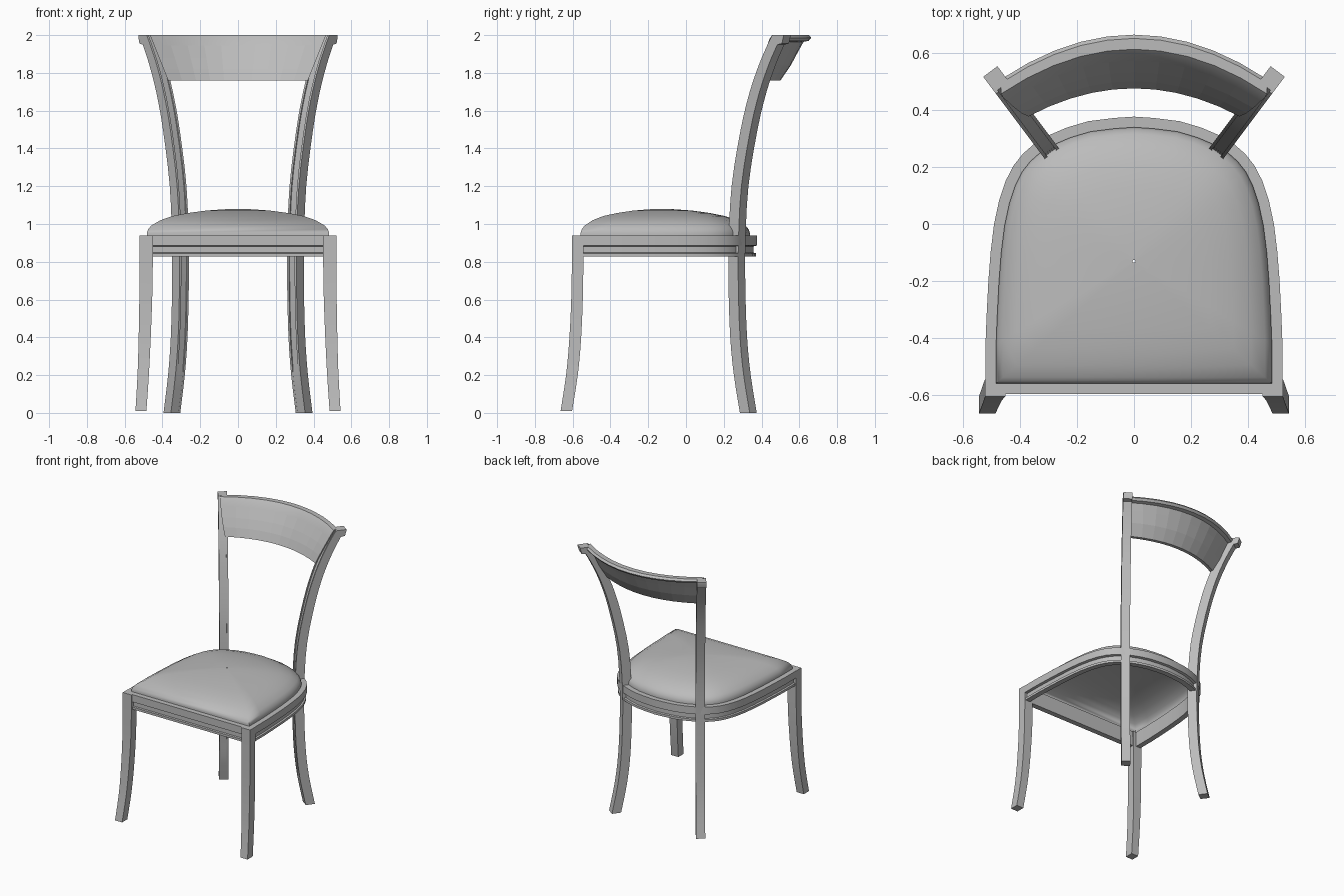
import bpy, bmesh, math
from mathutils import Vector

cube = bpy.data.objects.get("Cube")
if cube:
    bpy.data.objects.remove(cube, do_unlink=True)

grey = bpy.data.materials.new("plain grey")
grey.use_nodes = True
colour = (0.5, 0.5, 0.5, 1)
grey.diffuse_color = colour
grey.node_tree.nodes["Principled BSDF"].inputs["Base Color"].default_value = colour


def loft(name, loops, caps=True, ring=False, closed=True, angle=35):
    """Skin a list of matching point loops into one object."""
    bm = bmesh.new()
    rows = [[bm.verts.new(p) for p in loop] for loop in loops]
    n = len(rows[0])
    pairs = list(zip(rows, rows[1:])) + ([(rows[-1], rows[0])] if ring else [])
    for a, b in pairs:
        for i in range(n if closed else n - 1):
            j = (i + 1) % n
            bm.faces.new((a[i], a[j], b[j], b[i]))
    if caps:
        bm.faces.new(rows[0])
        bm.faces.new(rows[-1])
    bmesh.ops.recalc_face_normals(bm, faces=bm.faces)
    mesh = bpy.data.meshes.new(name)
    bm.to_mesh(mesh)
    bm.free()
    mesh.materials.append(grey)
    mesh.polygons.foreach_set("use_smooth", [True] * len(mesh.polygons))
    mesh.set_sharp_from_angle(angle=math.radians(angle))
    obj = bpy.data.objects.new(name, mesh)
    bpy.context.collection.objects.link(obj)
    return obj


def inset(points, d):
    """Move a counter-clockwise outline inward by d, with mitred corners."""
    out = []
    for i, p in enumerate(points):
        a = (p - points[i - 1]).normalized()
        b = (points[(i + 1) % len(points)] - p).normalized()
        na, nb = Vector((-a.y, a.x)), Vector((-b.y, b.x))
        out.append(p + (na + nb) * d / (1 + na.dot(nb)))
    return out


def smooth_path(keys, steps=4):
    """Catmull-Rom refinement of key tuples."""
    keys = [Vector(k) for k in keys]
    result = []
    for i in range(len(keys) - 1):
        p0, p1, p2, p3 = keys[max(i - 1, 0)], keys[i], keys[i + 1], keys[min(i + 2, len(keys) - 1)]
        for s in range(steps):
            t = s / steps
            result.append(0.5 * (2 * p1 + (p2 - p0) * t + (2 * p0 - 5 * p1 + 4 * p2 - p3) * t * t
                                 + (3 * p1 - p0 - 3 * p2 + p3) * t ** 3))
    return result + [keys[-1]]


# Seat plan: straight front, rounded back
curve = smooth_path([(0.52, -0.42), (0.51, -0.2), (0.49, 0), (0.45, 0.15), (0.39, 0.245),
                     (0.3, 0.31), (0.16, 0.36), (0, 0.376)], 2)
half = [Vector((0.52, -0.595))] + curve
outline = half + [Vector((-p.x, p.y)) for p in reversed(half[:-1])]

# Apron: moulded band, open underneath
profile = [(0, 0.94), (0, 0.886), (0.018, 0.882), (0.018, 0.848), (0.006, 0.845),
           (0.006, 0.828), (0.045, 0.828), (0.045, 0.94)]
loft("seat_apron", [[(p.x, p.y, z) for p in inset(outline, d)] for d, z in profile],
     caps=False, ring=True)

# Cushion: domed shell
rim = inset(outline, 0.037)
centre = Vector((0, -0.13))
dome = [(1, 0.935), (1, 0.952), (0.985, 0.972), (0.95, 0.992), (0.85, 1.02), (0.72, 1.042),
        (0.55, 1.058), (0.35, 1.071), (0.15, 1.078), (0.01, 1.08)]
loops = []
for s, z in dome:
    loops.append([(*(centre + (p - centre) * s), z) for p in rim])
loft("seat_cushion", loops, caps=False, angle=75)

# Rear posts: sabre curve swept in a diagonal plane, with a sunken front face
out_dir, side_dir = Vector((0.6, 0.8)), Vector((0.8, -0.6))
post_keys = [(0, 0.075), (0.2, 0.035), (0.4, 0.011), (0.65, 0), (0.9, 0), (1.2, 0.02),
             (1.5, 0.08), (1.7, 0.14), (1.85, 0.204), (1.95, 0.258)]
sections = [(z, t - 0.0325, t + 0.0325) for z, t in smooth_path(post_keys, 3)]
# flared block at the head
sections += [(1.955, 0.228, 0.32), (1.99, 0.25, 0.33), (2.0, 0.256, 0.33)]


def post_loop(side, z, front, back):
    w, lip = 0.031, 0.019
    groove = 0.007 if z > 0.21 else 0.0005
    shape = [(-w, back), (-w, front), (-lip, front), (-lip, front + groove),
             (lip, front + groove), (lip, front), (w, front), (w, back)]
    pts = []
    for s, t in shape:
        p = Vector((0.305, 0.27)) + out_dir * t + side_dir * s
        pts.append((p.x * side, p.y, z))
    return pts


# Front legs: square section sweeping forward and slightly out at the foot
# z, inner x, outer x, front y, back y
leg_keys = [(0.01, 0.485, 0.543, -0.664, -0.603), (0.2, 0.472, 0.532, -0.635, -0.573),
            (0.4, 0.462, 0.526, -0.617, -0.555), (0.65, 0.453, 0.522, -0.606, -0.545),
            (0.94, 0.45, 0.522, -0.604, -0.543)]
for side, label in ((1, "left"), (-1, "right")):
    loft(f"rear_post_{label}", [post_loop(side, *s) for s in sections], angle=25)
    loft(f"front_leg_{label}",
         [[(a * side, f, z), (b * side, f, z), (b * side, r, z), (a * side, r, z)]
          for z, a, b, f, r in smooth_path(leg_keys, 3)])

# Back rest: raked panel with a rolled top, bowed in plan
rail = [(0.475, 1.76), (0.5, 1.82), (0.532, 1.88), (0.572, 1.945), (0.592, 1.978), (0.612, 2.0),
        (0.65, 2.0), (0.663, 1.986), (0.65, 1.97), (0.622, 1.964), (0.595, 1.915),
        (0.555, 1.84), (0.5, 1.76)]
loops = []
for i in range(-5, 6):
    loop = []
    for y, z in rail:
        x = i / 5 * (0.37 + (z - 1.76) * 0.4)
        loop.append((x, y - 0.72 * x * x, z))
    loops.append(loop)
back_rest = loft("back_rest", loops)
for face in back_rest.data.polygons:
    face.use_smooth = face.center.z > 1.95
